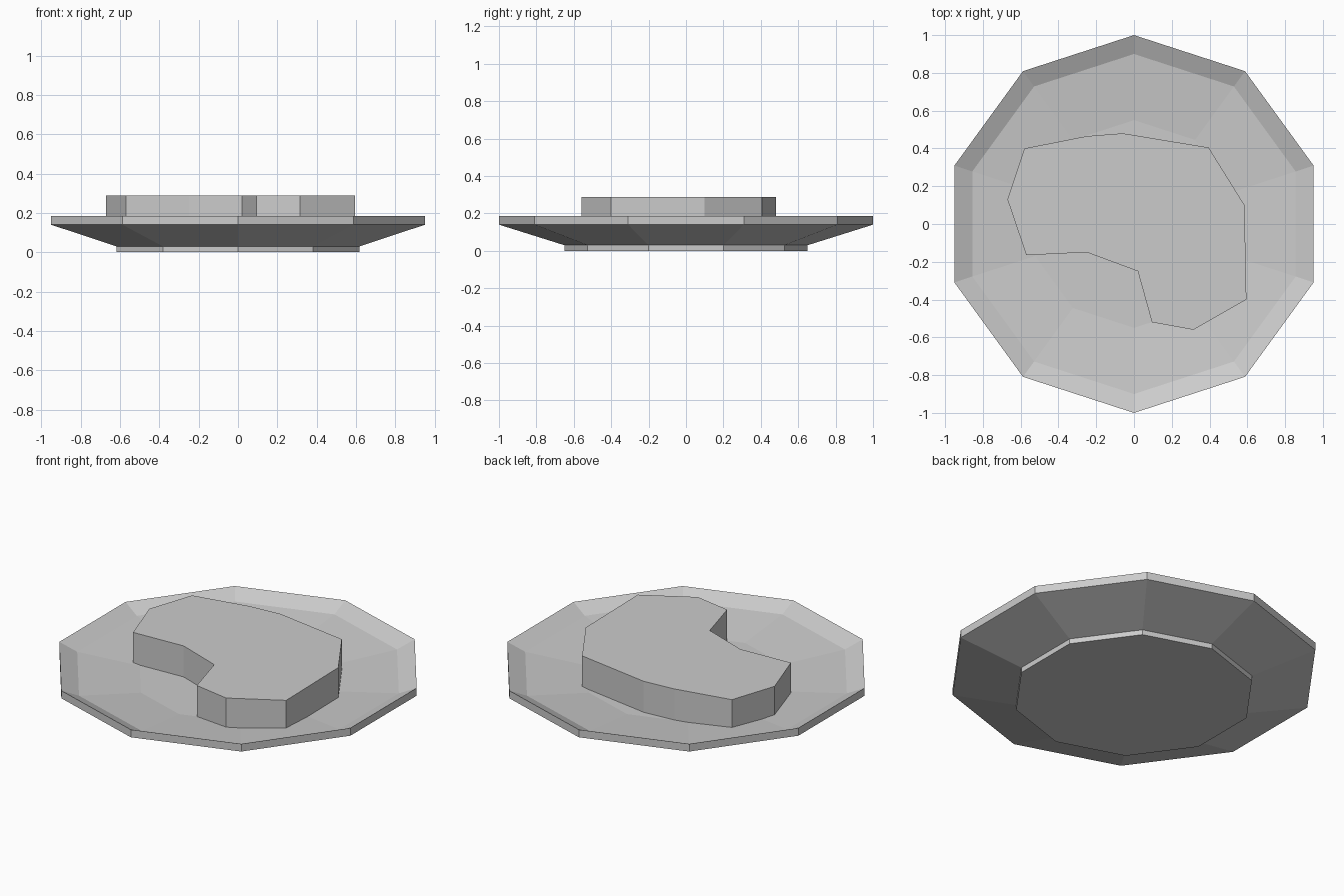
import bpy, bmesh
from math import sin, cos, pi

if "Cube" in bpy.data.objects:
    bpy.data.objects.remove(bpy.data.objects["Cube"])


def finish(bm, name):
    bmesh.ops.recalc_face_normals(bm, faces=bm.faces)
    mesh = bpy.data.meshes.new(name)
    bm.to_mesh(mesh)
    bm.free()
    obj = bpy.data.objects.new(name, mesh)
    bpy.context.collection.objects.link(obj)
    return obj


def lathe(name, profile, sides):
    """Closed faceted body from (radius, z) rings, capped at both ends."""
    bm = bmesh.new()
    rings = [[bm.verts.new((r * sin(2 * pi * i / sides), r * cos(2 * pi * i / sides), z))
              for i in range(sides)] for r, z in profile]
    for a, b in zip(rings, rings[1:]):
        for i in range(sides):
            j = (i + 1) % sides
            bm.faces.new((a[i], a[j], b[j], b[i]))
    bm.faces.new(rings[0])
    bm.faces.new(rings[-1])
    return finish(bm, name)


def slab(name, outline, z0, z1):
    """Vertical extrusion of an outline."""
    bm = bmesh.new()
    face = bm.faces.new([bm.verts.new((x, y, z0)) for x, y in outline])
    top = bmesh.ops.extrude_face_region(bm, geom=[face])["geom"]
    verts = [v for v in top if isinstance(v, bmesh.types.BMVert)]
    bmesh.ops.translate(bm, verts=verts, vec=(0, 0, z1 - z0))
    return finish(bm, name)


# Ten-sided plate: foot, flared underside, rim, shallow dish
lathe("plate", [(0.65, 0), (0.65, 0.03), (1, 0.14), (1, 0.185),
                (0.9, 0.14), (0.55, 0.105)], 10)

# Kidney-shaped steak resting in the dish
slab("steak", [(-0.67, 0.13), (-0.57, -0.165), (-0.25, -0.15), (0.02, -0.25),
               (0.095, -0.52), (0.315, -0.56), (0.595, -0.4), (0.585, 0.1),
               (0.395, 0.405), (-0.06, 0.48), (-0.25, 0.465), (-0.58, 0.4)],
     0.105, 0.288)
